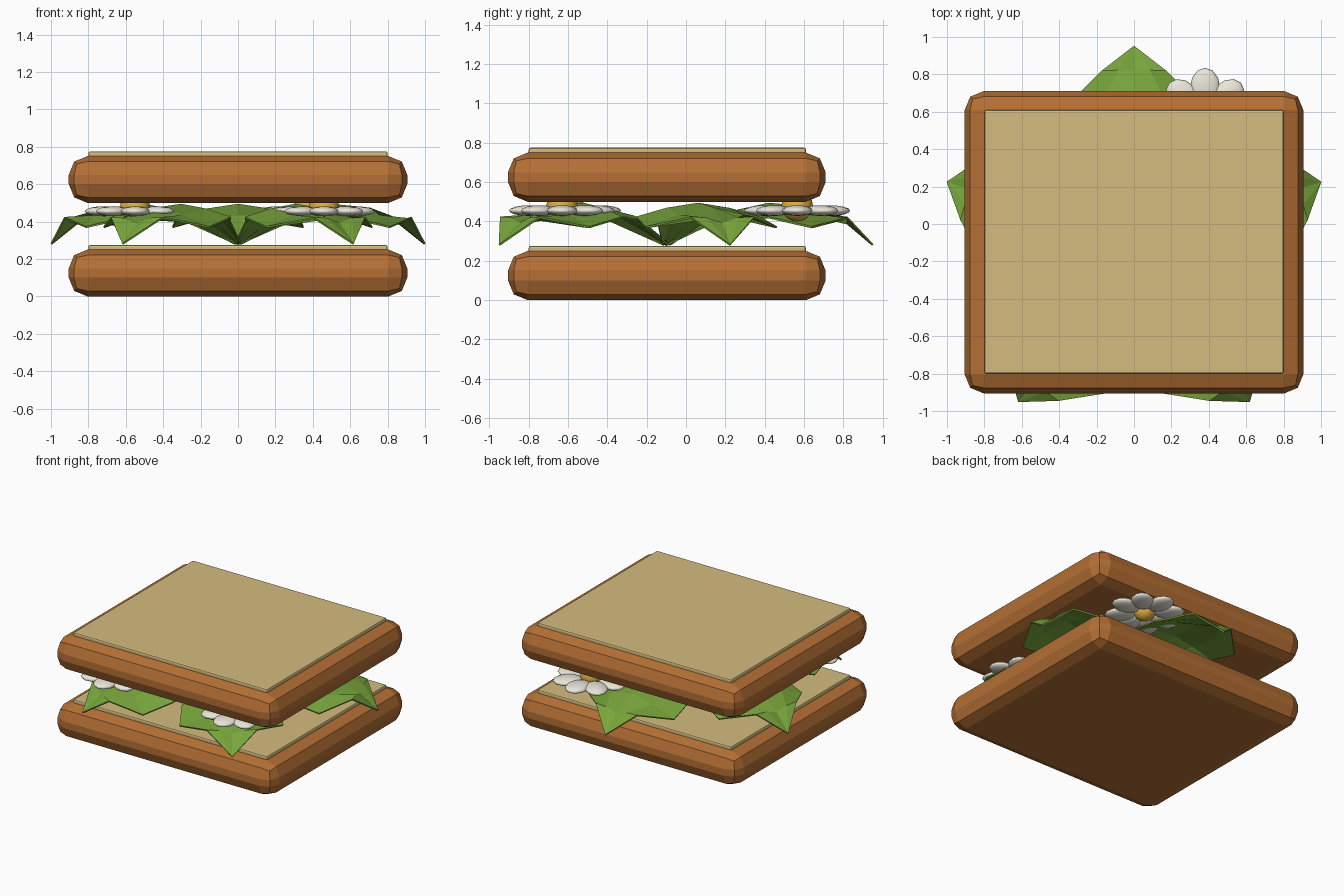
import bpy, bmesh, math
from mathutils import Matrix, Vector

if "Cube" in bpy.data.objects:
    bpy.data.objects.remove(bpy.data.objects["Cube"])


def material(name, rgb):
    m = bpy.data.materials.new(name)
    m.diffuse_color = (*rgb, 1)
    m.use_nodes = True
    m.node_tree.nodes["Principled BSDF"].inputs["Base Color"].default_value = m.diffuse_color
    return m


CRUST = material("crust_brown", (0.46, 0.16, 0.035))
CRUMB = material("crumb_cream", (0.66, 0.5, 0.21))
GREEN = material("leaf_green", (0.19, 0.38, 0.045))
WHITE = material("petal_white", (0.82, 0.79, 0.7))
GOLD = material("yolk_gold", (0.78, 0.45, 0.06))


def finish(bm, name, mat, smooth=False):
    me = bpy.data.meshes.new(name)
    bmesh.ops.recalc_face_normals(bm, faces=bm.faces)
    bm.to_mesh(me)
    bm.free()
    me.materials.append(mat)
    for p in me.polygons:
        p.use_smooth = smooth
    ob = bpy.data.objects.new(name, me)
    bpy.context.collection.objects.link(ob)
    return ob


def slab(name, half_x, y0, y1, z0, z1, bevel, mat):
    bm = bmesh.new()
    size = (2 * half_x, y1 - y0, z1 - z0)
    center = Vector((0, (y0 + y1) / 2, (z0 + z1) / 2))
    bmesh.ops.create_cube(bm, size=1, matrix=Matrix.Translation(center) @ Matrix.Diagonal((*size, 1)))
    bmesh.ops.bevel(bm, geom=bm.edges[:], offset=bevel, segments=2, profile=0.5, affect='EDGES')
    return finish(bm, name, mat)


# Two bread slices, each a rounded crust with a thin crumb slab on top
for label, z in (("bottom", 0.0), ("top", 0.5)):
    slab(label + "_crust", 0.905, -0.905, 0.71, z, z + 0.25, 0.1, CRUST)
    slab(label + "_crumb", 0.8, -0.8, 0.61, z + 0.235, z + 0.275, 0.01, CRUMB)

# Five arched lettuce leaves: distance from centre, half width, rib height, edge height
ROWS = [(0.0, 0.02, 0.28, 0.28), (0.25, 0.13, 0.43, 0.40), (0.52, 0.33, 0.49, 0.42),
        (0.74, 0.35, 0.47, 0.37), (0.92, 0.17, 0.39, 0.42)]
for k in range(5):
    bm = bmesh.new()
    spin = Matrix.Translation((0, -0.1, 0)) @ Matrix.Rotation(math.radians(90 + 72 * k), 4, 'Z')
    rows = []
    for u, w, zr, ze in ROWS:
        rows.append([bm.verts.new(spin @ Vector(p)) for p in
                     ((u, -w, ze), (u, -w / 2, (zr + ze) / 2 + 0.01), (u, 0, zr),
                      (u, w / 2, (zr + ze) / 2 + 0.01), (u, w, ze))])
    for a, b in zip(rows, rows[1:]):
        for i in range(4):
            bm.faces.new((a[i], b[i], b[i + 1], a[i + 1]))
    tip = bm.verts.new(spin @ Vector((1.05, 0, 0.28)))
    for i in range(4):
        bm.faces.new((rows[-1][i], tip, rows[-1][i + 1]))
    leaf = finish(bm, f"lettuce_leaf_{k + 1}", GREEN)
    mod = leaf.modifiers.new("thickness", 'SOLIDIFY')
    mod.thickness = 0.01
    mod.offset = 0

# Three flowers: eight flattened petals around a golden centre
for n, (x, y) in enumerate(((-0.55, -0.6), (0.46, -0.63), (0.38, 0.565)), 1):
    bm = bmesh.new()
    for k in range(8):
        m = (Matrix.Translation((x, y, 0.455)) @ Matrix.Rotation(math.radians(90 + 45 * k), 4, 'Z')
             @ Matrix.Translation((0.165, 0, 0)) @ Matrix.Diagonal((0.105, 0.08, 0.027, 1)))
        bmesh.ops.create_uvsphere(bm, u_segments=12, v_segments=8, radius=1, matrix=m)
    finish(bm, f"flower_{n}_petals", WHITE, True)
    bm = bmesh.new()
    bmesh.ops.create_uvsphere(bm, u_segments=16, v_segments=10, radius=0.08,
                              matrix=Matrix.Translation((x, y, 0.48)))
    finish(bm, f"flower_{n}_center", GOLD, True)
